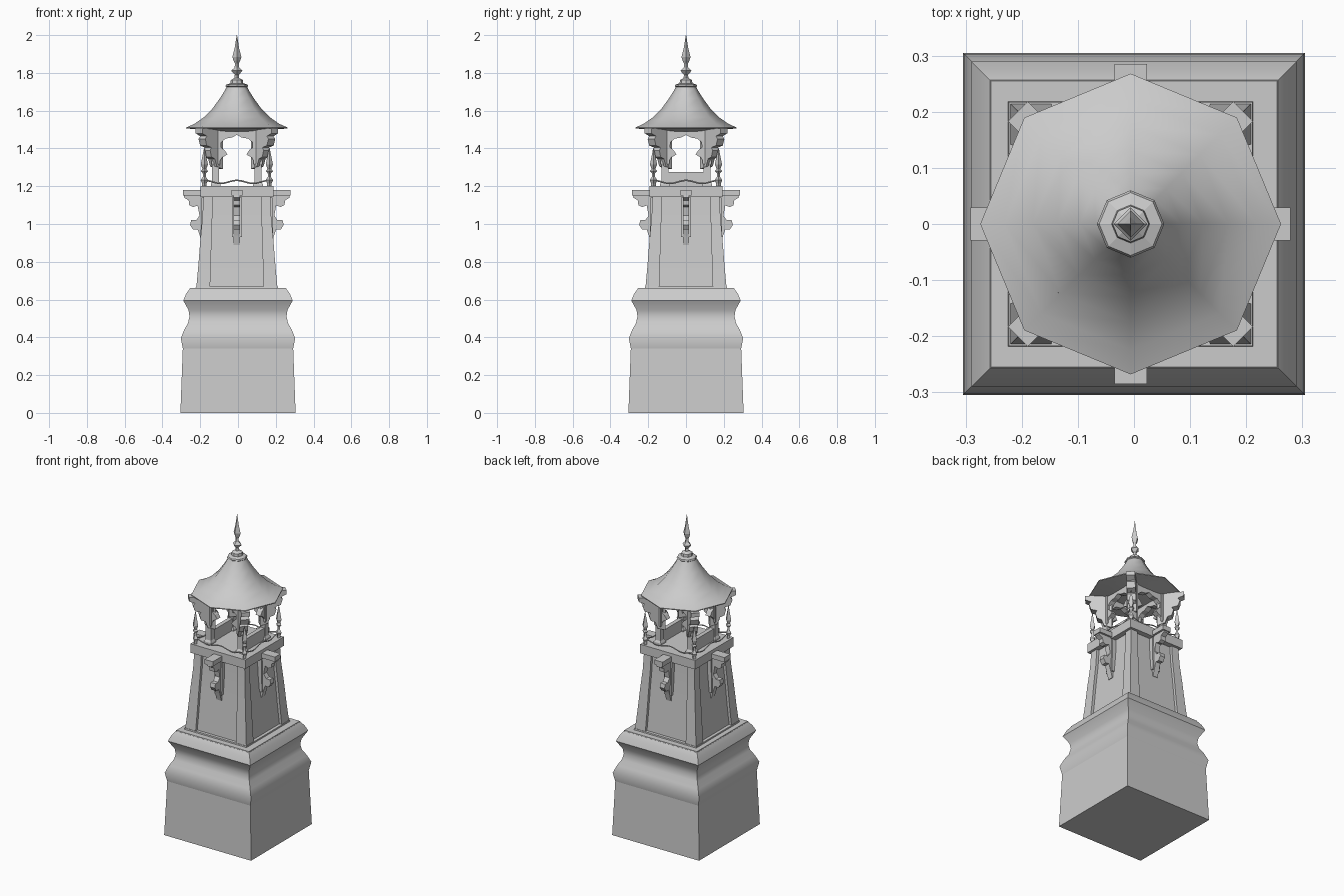
import bpy, bmesh
from math import sin, cos, pi, sqrt, radians
from mathutils import Matrix, Vector

cube = bpy.data.objects.get("Cube")
if cube:
    bpy.data.objects.remove(cube, do_unlink=True)

stone = bpy.data.materials.new("grey_stone")
stone.use_nodes = True
stone.diffuse_color = (0.6, 0.6, 0.6, 1)
stone.node_tree.nodes["Principled BSDF"].inputs["Base Color"].default_value = (0.6, 0.6, 0.6, 1)

SHIFT = Vector((-0.006, 0, 0))   # the upper tower sits slightly off centre


def finish(name, bm, angle=None):
    bmesh.ops.recalc_face_normals(bm, faces=bm.faces)
    mesh = bpy.data.meshes.new(name)
    bm.to_mesh(mesh)
    bm.free()
    mesh.materials.append(stone)
    ob = bpy.data.objects.new(name, mesh)
    bpy.context.collection.objects.link(ob)
    if angle:
        bpy.ops.object.select_all(action='DESELECT')
        ob.select_set(True)
        bpy.context.view_layer.objects.active = ob
        bpy.ops.object.shade_smooth_by_angle(angle=radians(angle))
    return ob


def loft(name, rings, angle=None):
    """Skin a stack of equal-sized rings and cap both ends."""
    bm = bmesh.new()
    rows = [[bm.verts.new(p) for p in ring] for ring in rings]
    n = len(rows[0])
    for a, b in zip(rows, rows[1:]):
        for i in range(n):
            j = (i + 1) % n
            bm.faces.new((a[i], a[j], b[j], b[i]))
    bm.faces.new(rows[0])
    bm.faces.new(rows[-1])
    return finish(name, bm, angle)


def lathe(name, profile, sides, at=(0, 0), turn=0.0, angle=None):
    rings = [[(at[0] + r * cos(turn + 2 * pi * i / sides),
               at[1] + r * sin(turn + 2 * pi * i / sides), z) for i in range(sides)]
             for r, z in profile]
    return loft(name, rings, angle)


def square(name, profile, angle=None):
    return lathe(name, [(h * sqrt(2), z) for h, z in profile], 4, turn=pi / 4, angle=angle)


def plate(name, outline, width, spin=0.0, offset=0.0):
    """Extrude an (x, z) outline along y, then spin it about the tower axis."""
    rings = [[(x, offset + s * width / 2, z) for x, z in outline] for s in (-1, 1)]
    ob = loft(name, rings)
    ob.data.transform(Matrix.Translation(SHIFT) @ Matrix.Rotation(spin, 4, 'Z'))
    return ob


def box(name, size, at):
    bm = bmesh.new()
    bmesh.ops.create_cube(bm, size=1, matrix=Matrix.Translation(at) @ Matrix.Diagonal((*size, 1)))
    return finish(name, bm)


def place(ob):
    ob.data.transform(Matrix.Translation(SHIFT))


# Plinth and moulded base
square("plinth", [(0.305, 0), (0.292, 0.345)])
square("base_moulding", [(0.292, 0.34), (0.303, 0.395), (0.285, 0.44), (0.265, 0.475),
                         (0.257, 0.51), (0.262, 0.545), (0.29, 0.595), (0.275, 0.63),
                         (0.257, 0.655)], 50)
square("base_ledge", [(0.257, 0.65), (0.255, 0.66)])

# Tapering body with recessed panels between corner posts
taper = [(0.215, 0.66), (0.204, 0.78), (0.193, 0.92), (0.182, 1.04), (0.177, 1.15)]
place(square("body_core", [(h - 0.017, z) for h, z in taper], 30))
inner = [0.142, 0.138, 0.134, 0.13, 0.127]
for sx in (-1, 1):
    for sy in (-1, 1):
        rings = [[(sx * a, sy * b, z) for a, b in ((i, i), (h, i), (h, h), (i, h))]
                 for (h, z), i in zip(taper, inner)]
        place(loft("corner_post", rings, 30))
place(square("body_foot", [(0.219, 0.655), (0.217, 0.668)]))
place(square("balcony_slab", [(0.193, 1.143), (0.193, 1.2)]))

# Scrolled brackets in the middle of each side
scroll = [(0.15, 1.175), (0.275, 1.175), (0.28, 1.14), (0.255, 1.125), (0.252, 1.1),
          (0.232, 1.09), (0.208, 1.098), (0.198, 1.045), (0.215, 1.02), (0.242, 1.02),
          (0.248, 0.995), (0.232, 0.97), (0.208, 0.972), (0.197, 0.94), (0.183, 0.89),
          (0.15, 0.9)]
for k in range(4):
    plate("side_bracket", scroll, 0.034, k * pi / 2)
    plate("bracket_cap", [(0.18, 1.15), (0.285, 1.15), (0.285, 1.18), (0.18, 1.18)],
          0.058, k * pi / 2)
    plate("bracket_back", [(0.15, 0.93), (0.192, 0.93), (0.188, 1.14), (0.15, 1.14)],
          0.052, k * pi / 2)

# Balcony walls, corner spikes and hanging ropes
for s in (-1, 1):
    place(box("balcony_wall", (0.026, 0.25, 0.075), (s * 0.112, 0, 1.237)))
spike = [(0.012, 1.195), (0.012, 1.215), (0.02, 1.232), (0.008, 1.25), (0.008, 1.268),
         (0.019, 1.28), (0.01, 1.292), (0.019, 1.315), (0.002, 1.4)]
for sx in (-1, 1):
    for sy in (-1, 1):
        place(lathe("corner_spike", spike, 4, (sx * 0.172, sy * 0.172)))
for k in range(4):
    curve = bpy.data.curves.new("balcony_rope", 'CURVE')
    curve.dimensions = '3D'
    curve.bevel_depth = 0.004
    curve.bevel_resolution = 0
    steps = 24
    line = curve.splines.new('POLY')
    line.points.add(steps)
    for i, p in enumerate(line.points):
        t = i / steps
        p.co = (-0.172 + 0.344 * t, -0.172, 1.223 + 0.008 * cos(4 * pi * t), 1)
    curve.materials.append(stone)
    rope = bpy.data.objects.new("balcony_rope", curve)
    rope.matrix_world = Matrix.Translation(SHIFT) @ Matrix.Rotation(k * pi / 2, 4, 'Z')
    bpy.context.collection.objects.link(rope)

# Cupola columns
for sx in (-1, 1):
    for sy in (-1, 1):
        at = (sx * 0.112, sy * 0.112)
        place(lathe("cupola_column", [(0.036, 1.195), (0.036, 1.21), (0.026, 1.222),
                                      (0.026, 1.31), (0.033, 1.32), (0.033, 1.5)],
                    4, at, pi / 4))

# Pointed arches between the columns and carved corbels on the diagonals
half = [(0.125, 1.5), (0.13, 1.31), (0.095, 1.325), (0.078, 1.352), (0.05, 1.368),
        (0.066, 1.392), (0.084, 1.405), (0.083, 1.432), (0.06, 1.452), (0.025, 1.458)]
arch = half + [(0, 1.472)] + [(-x, z) for x, z in reversed(half)]
corbel = [(0.13, 1.29), (0.175, 1.305), (0.19, 1.345), (0.215, 1.355), (0.225, 1.39),
          (0.215, 1.405), (0.25, 1.415), (0.262, 1.45), (0.25, 1.465), (0.284, 1.48),
          (0.284, 1.505), (0.13, 1.505)]
for k in range(4):
    plate("cupola_arch", arch, 0.034, k * pi / 2, 0.112)
    plate("corner_corbel", corbel, 0.05, k * pi / 2 + pi / 4)

# Flared eight-sided roof, collar and finial
place(lathe("roof", [(0.15, 1.49), (0.2, 1.5), (0.268, 1.506), (0.268, 1.511), (0.225, 1.53),
                     (0.175, 1.565), (0.13, 1.61), (0.09, 1.665), (0.062, 1.71),
                     (0.05, 1.735)], 8, angle=50))
place(lathe("roof_collar", [(0.05, 1.722), (0.06, 1.73), (0.056, 1.738), (0.034, 1.745),
                            (0.032, 1.762), (0.014, 1.772)], 8))
place(lathe("finial", [(0.014, 1.76), (0.011, 1.79), (0.03, 1.812), (0.012, 1.828),
                       (0.01, 1.85), (0.018, 1.865), (0.024, 1.885), (0.012, 1.93),
                       (0.001, 2.0)], 4))
